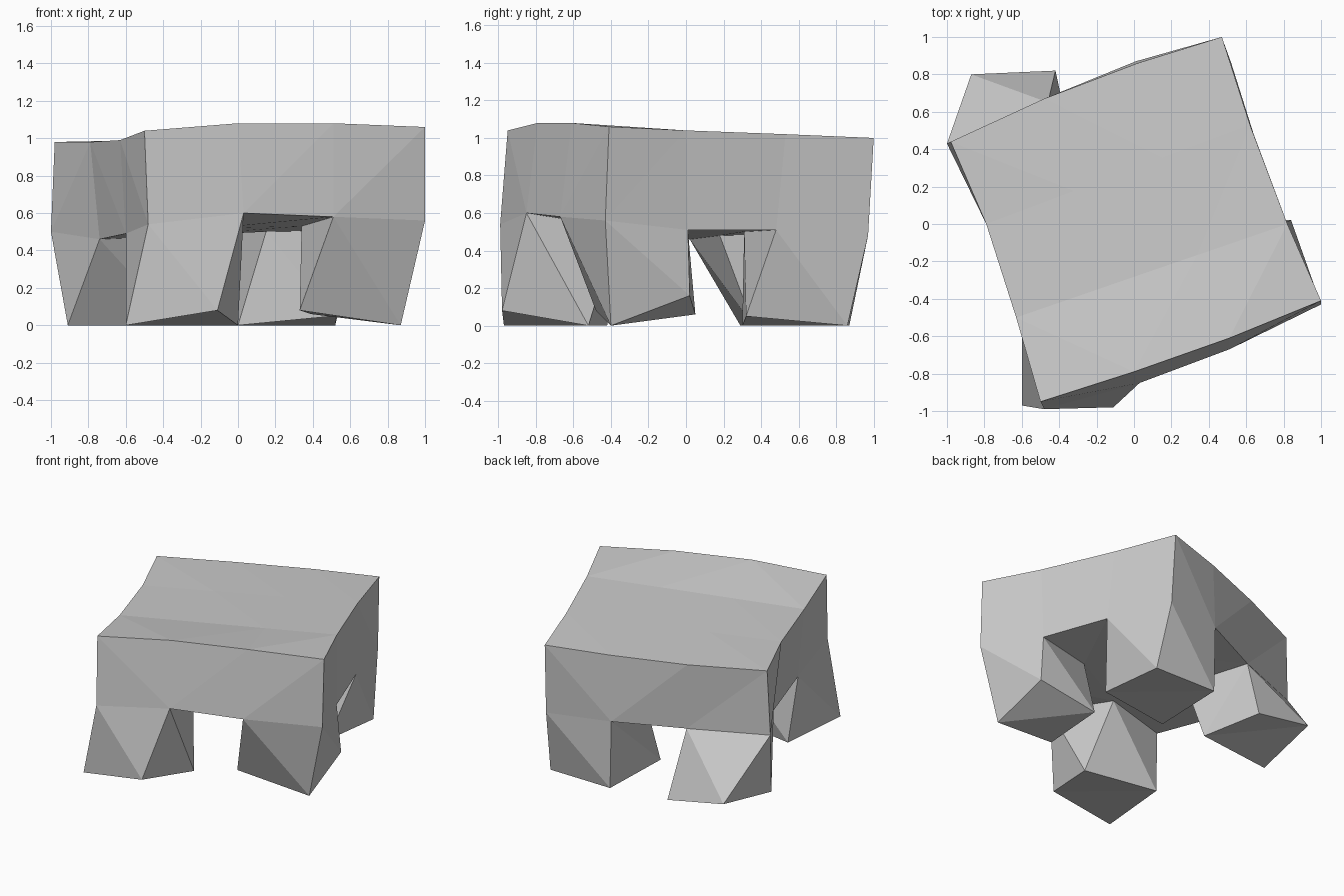
import bpy
import bmesh
from mathutils import Vector

default_cube = bpy.data.objects.get("Cube")
if default_cube:
    bpy.data.objects.remove(default_cube, do_unlink=True)

# Single material
grey = bpy.data.materials.new("plain_grey")
grey.use_nodes = True
grey_value = (0.6, 0.6, 0.6, 1.0)
grey.diffuse_color = grey_value
grey.node_tree.nodes["Principled BSDF"].inputs["Base Color"].default_value = grey_value


def build_object(name, polygons):
    """Weld a list of polygons into one flat shaded, triangulated object."""
    bm = bmesh.new()
    for polygon in polygons:
        bm.faces.new([bm.verts.new(point) for point in polygon])
    bmesh.ops.remove_doubles(bm, verts=bm.verts[:], dist=0.0005)
    bmesh.ops.triangulate(bm, faces=bm.faces[:], quad_method='SHORT_EDGE')
    mesh = bpy.data.meshes.new(name)
    bm.to_mesh(mesh)
    bm.free()
    mesh.materials.append(grey)
    obj = bpy.data.objects.new(name, mesh)
    bpy.context.collection.objects.link(obj)
    return obj


def straight_row(start, end):
    """Four evenly spaced points between two side points."""
    start, end = Vector(start), Vector(end)
    return [start.lerp(end, step / 3) for step in range(4)]


def point_row(*points):
    return [Vector(point) for point in points]


# Seat top: rows run from front to back, points from right (-x) to left (+x)
top = [
    point_row((-.5, -.95, 1.04), (0, -.79, 1.08), (.51, -.61, 1.08), (1, -.41, 1.06)),
    straight_row((-.63, -.5, .99), (.82, 0, 1.04)),
    straight_row((-.79, 0, .98), (.62, .53, 1.02)),
    point_row((-.98, .44, .98), (-.48, .67, .98), (.02, .86, .99), (.47, 1, 1)),
]

# Seat underside, same order
under = [
    point_row((-.48, -.99, .54), (.03, -.85, .6), (.51, -.67, .58), (1, -.43, .56)),
    point_row((-.6, -.47, .49), (-.12, -.36, .52), (.34, -.12, .53), (.81, .01, .51)),
    point_row((-.74, .02, .46), (-.3, .18, .48), (.15, .31, .5), (.64, .48, .51)),
    point_row((-1, .43, .5), (-.46, .65, .49), (.01, .87, .5), (.48, .97, .48)),
]


def cell(grid, row, col):
    """Corner loop of one grid cell, counter-clockwise from above."""
    return [grid[row][col], grid[row][col + 1],
            grid[row + 1][col + 1], grid[row + 1][col]]


def border(grid):
    """Outer loop of a grid, counter-clockwise from above."""
    left_edge = [row[-1] for row in grid]
    right_edge = [row[0] for row in grid]
    return grid[0][:-1] + left_edge[:-1] + grid[-1][:0:-1] + right_edge[:0:-1]


def wall(lower, upper):
    """Band of outward facing quads between two matching loops."""
    count = len(lower)
    return [(lower[i], lower[(i + 1) % count], upper[(i + 1) % count], upper[i])
            for i in range(count)]


# Seat block, left open underneath where the legs join on
cells = [(row, col) for row in range(3) for col in range(3)]
corners = [(row, col) for row in (0, 2) for col in (0, 2)]
seat = [cell(top, row, col) for row, col in cells]
seat += [cell(under, row, col)[::-1] for row, col in cells if (row, col) not in corners]
seat += wall(border(under), border(top))
build_object("seat_block", seat)

# Twisted legs: foot corners follow the order of the seat cell above them
feet = {
    "front_right_leg": point_row((-.6, -.97, 0), (-.11, -.98, .08), (0, -.52, 0), (-.55, -.42, 0)),
    "front_left_leg": point_row((.33, -.48, .08), (.87, -.4, 0), (.84, .02, .16), (.39, .05, .06)),
    "back_right_leg": point_row((-.91, .29, 0), (-.32, .36, 0), (-.42, .82, .01), (-.87, .8, .09)),
    "back_left_leg": point_row((0, .3, 0), (.52, .32, .05), (.52, .86, 0), (.02, .87, 0)),
}
for (row, col), (name, foot) in zip(corners, feet.items()):
    build_object(name, wall(foot, cell(under, row, col)) + [foot[::-1]])
